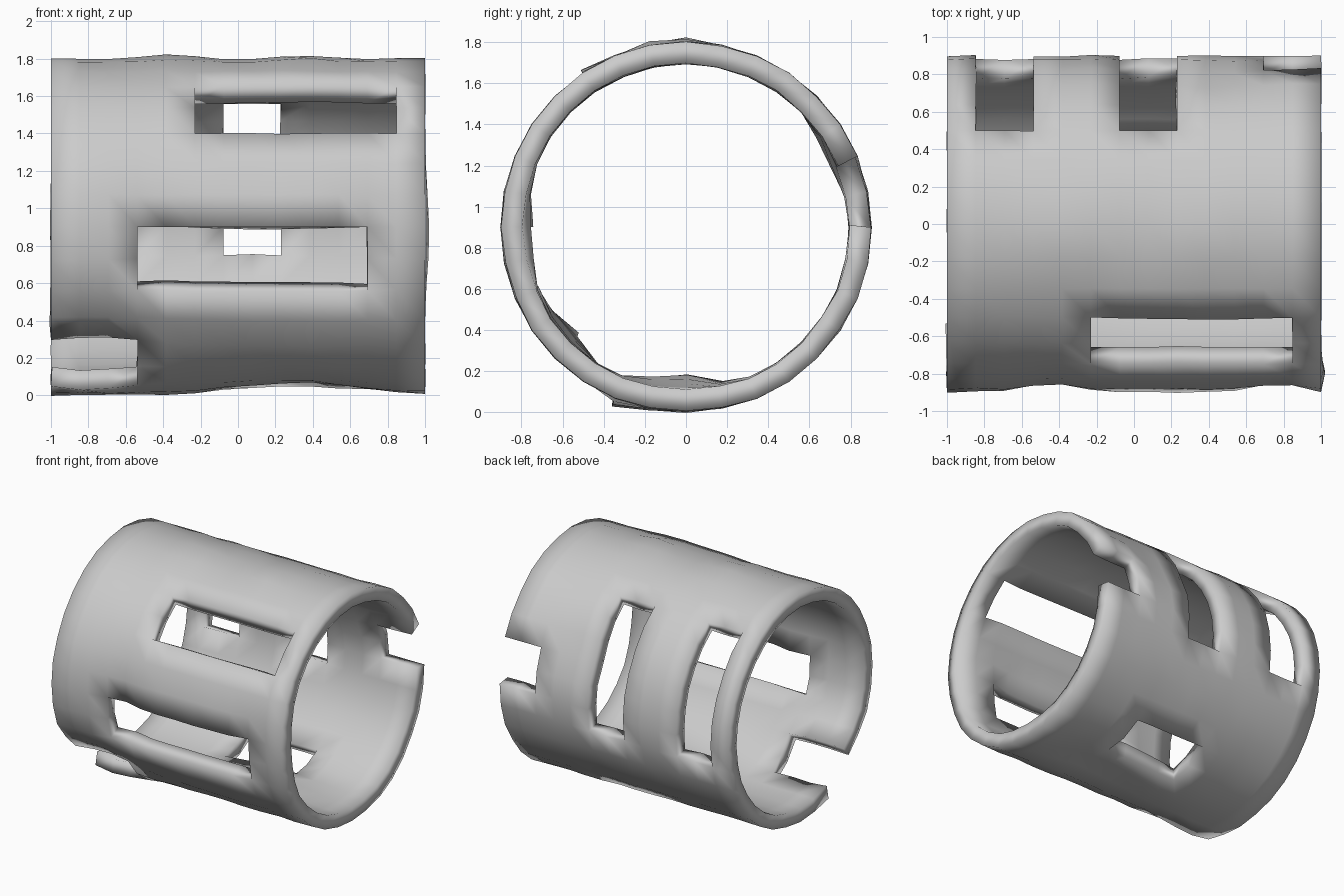
import bpy, bmesh, math, random

random.seed(4)
cube = bpy.data.objects.get("Cube")
if cube:
    bpy.data.objects.remove(cube)

SEGMENTS, COLUMNS = 32, 13
RADIUS, WALL = 0.9, 0.105

# Slots: first column, last column, first segment, last segment (segment 0 is at the back, rising)
SLOTS = [
    (5, 12, 11, 13),    # upper front slot
    (3, 11, 16, 18),    # middle front slot
    (0, 3, 20, 22),     # lower front notch
    (6, 8, -1, 5),      # tall back slot
    (1, 3, -1, 5),      # tall back slot near the end
    (11, 13, 0, 2),     # back notch
    (5, 9, -7, -5),     # underside slot
]

# Soft dents and bulges: x, angle, length, angular width, depth
DENTS = [
    (0.3, 268, 0.4, 14, -0.08),
    (-0.75, 222, 0.4, 10, -0.07),
    (-0.8, 248, 0.25, 8, 0.04),
    (-0.43, 184, 0.15, 18, -0.06),
    (0.78, 184, 0.14, 18, -0.06),
    (0.3, 124, 0.4, 8, 0.02),
    (0.35, 98, 0.2, 12, 0.02),
    (-0.4, 92, 0.2, 12, 0.02),
    (0.4, 25, 0.2, 12, -0.04),
]


def wall_radius(x, degrees):
    r = RADIUS + random.uniform(-0.006, 0.004)
    for dx, da, length, width, depth in DENTS:
        r += depth * math.exp(-((x - dx) / length) ** 2 - ((degrees - da) / width) ** 2)
    return r


def is_open(col, seg):
    return any(c0 <= col < c1 and (seg - s0) % SEGMENTS < s1 - s0
               for c0, c1, s0, s1 in SLOTS)


# Slotted tube shell, lying along x
bm = bmesh.new()
rings = []
for col in range(COLUMNS + 1):
    x = -1 + 2 * col / COLUMNS
    ring = []
    for seg in range(SEGMENTS):
        a = 2 * math.pi * seg / SEGMENTS
        r = wall_radius(x, math.degrees(a))
        ring.append(bm.verts.new((x, r * math.cos(a), RADIUS + r * math.sin(a))))
    rings.append(ring)

for col in range(COLUMNS):
    for seg in range(SEGMENTS):
        if not is_open(col, seg):
            nxt = (seg + 1) % SEGMENTS
            bm.faces.new((rings[col][seg], rings[col + 1][seg],
                          rings[col + 1][nxt], rings[col][nxt]))
for face in bm.faces:
    face.smooth = True
bmesh.ops.delete(bm, geom=[v for v in bm.verts if not v.link_faces], context='VERTS')

# Make every face point away from the axis
for face in bm.faces:
    c = face.calc_center_median()
    if face.normal.y * c.y + face.normal.z * (c.z - RADIUS) < 0:
        face.normal_flip()
bm.normal_update()
bm.faces.ensure_lookup_table()
f = bm.faces[0]
f.normal_update()
c = f.calc_center_median()
if f.normal.y * c.y + f.normal.z * (c.z - RADIUS) < 0:
    bmesh.ops.reverse_faces(bm, faces=bm.faces[:])

mesh = bpy.data.meshes.new("slotted_tube")
bm.to_mesh(mesh)
bm.free()
tube = bpy.data.objects.new("slotted_tube", mesh)
bpy.context.collection.objects.link(tube)

# Wall thickness, inwards
solid = tube.modifiers.new("wall", 'SOLIDIFY')
solid.thickness = WALL
solid.offset = -1

# Plain grey material
grey = bpy.data.materials.new("plain_grey")
grey.use_nodes = True
colour = (0.6, 0.6, 0.6, 1)
grey.diffuse_color = colour
grey.node_tree.nodes["Principled BSDF"].inputs["Base Color"].default_value = colour
mesh.materials.append(grey)
